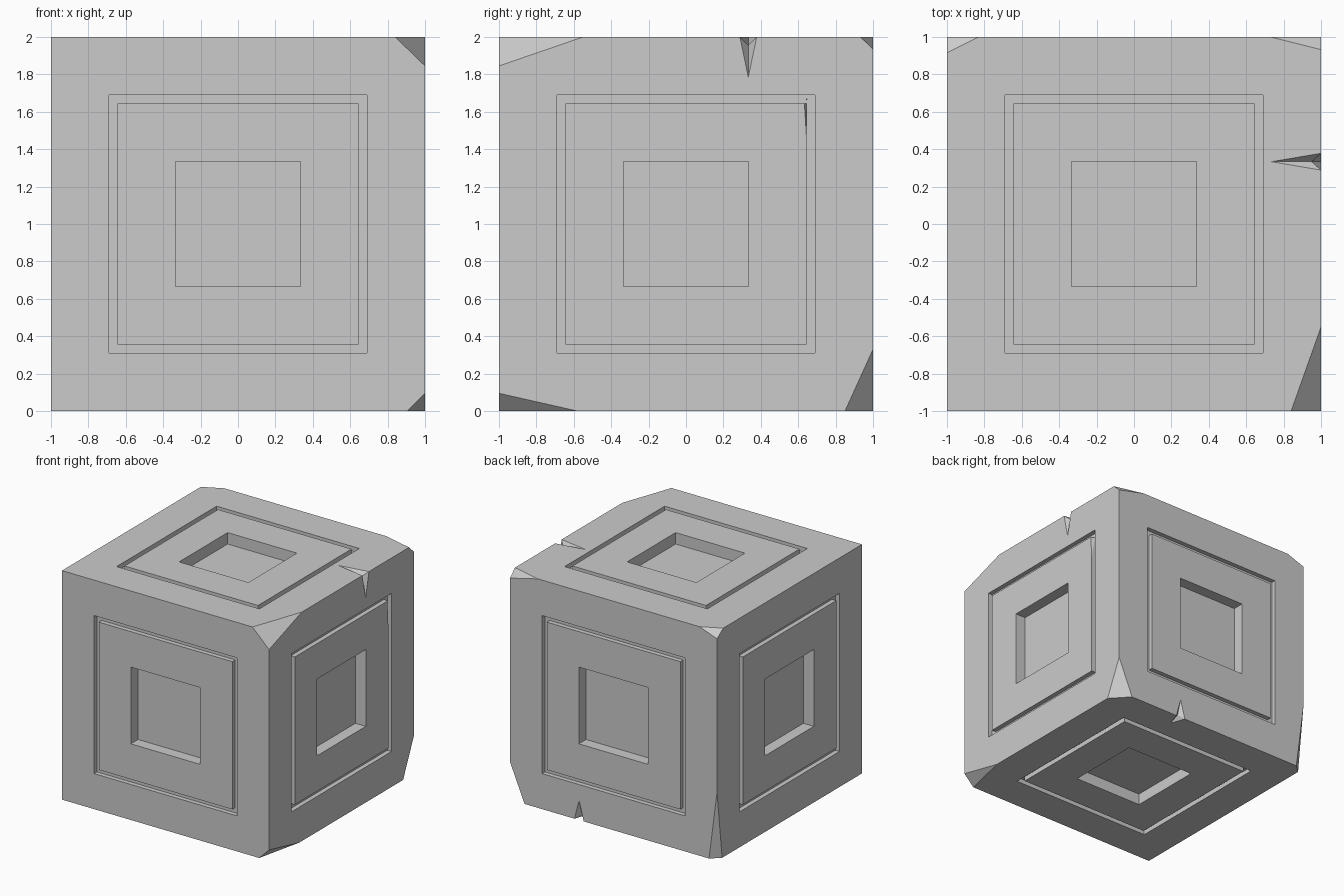
import bpy
import bmesh
from mathutils import Vector, Matrix

GREY = (0.6, 0.6, 0.6, 1.0)

default = bpy.data.objects.get("Cube")
if default:
    bpy.data.objects.remove(default, do_unlink=True)

stone = bpy.data.materials.new("plain_grey")
stone.use_nodes = True
stone.diffuse_color = GREY
stone.node_tree.nodes["Principled BSDF"].inputs["Base Color"].default_value = GREY


def make_object(name, bm):
    bmesh.ops.recalc_face_normals(bm, faces=bm.faces)
    mesh = bpy.data.meshes.new(name)
    bm.to_mesh(mesh)
    bm.free()
    obj = bpy.data.objects.new(name, mesh)
    bpy.context.collection.objects.link(obj)
    mesh.materials.append(stone)
    return obj


def carve(target, cutter):
    """Subtract the cutter from the target and discard it."""
    cutter.hide_render = True
    mod = target.modifiers.new("carve", "BOOLEAN")
    mod.operation = "DIFFERENCE"
    mod.solver = "EXACT"
    mod.object = cutter
    bpy.context.view_layer.objects.active = target
    bpy.ops.object.modifier_apply(modifier=mod.name)
    bpy.data.objects.remove(cutter, do_unlink=True)


def solid(name, points, faces, pivot):
    """Closed solid enlarged about a pivot lying on its cutting planes."""
    bm = bmesh.new()
    verts = [bm.verts.new(pivot + (Vector(p) - pivot) * 1.4) for p in points]
    for f in faces:
        bm.faces.new([verts[i] for i in f])
    return make_object(name, bm)


def chip_corner(target, corner, cuts):
    """Slice a corner off; cuts are the signed distances along x, y and z."""
    corner = Vector(corner)
    points = [corner + Vector([d if k == axis else 0 for k in range(3)])
              for axis, d in enumerate(cuts)]
    pivot = sum(points, Vector()) / 3
    faces = [(0, 1, 2), (0, 1, 3), (1, 2, 3), (2, 0, 3)]
    carve(target, solid("corner_cutter", points + [corner], faces, pivot))


def notch_edge(target, centre, along, tip_a, tip_b, inner):
    """Nick an edge with a four-sided notch whose deepest point is inner."""
    c, along = Vector(centre), Vector(along)
    pivot = c + Vector(inner)
    points = [c - along, c + along, c + Vector(tip_a), c + Vector(tip_b), pivot]
    faces = [(4, 0, 2), (4, 2, 1), (4, 1, 3), (4, 3, 0), (0, 2, 1), (0, 1, 3)]
    carve(target, solid("notch_cutter", points, faces, pivot))


def panel_cutters():
    """Square frame groove and central pocket, for the upward face."""
    bm = bmesh.new()
    top, low, outer, inner, pocket, floor = 1.1, 0.96, 0.69, 0.645, 0.335, 0.9
    corners = [(-1, -1), (1, -1), (1, 1), (-1, 1)]
    rings = [[bm.verts.new((x * r, y * r, z)) for x, y in corners]
             for r, z in ((outer, top), (outer, low), (inner, low), (inner, top))]
    for i in range(4):
        a, b = rings[i], rings[(i + 1) % 4]
        for j in range(4):
            k = (j + 1) % 4
            bm.faces.new((a[j], a[k], b[k], b[j]))
    size = Matrix.Diagonal((2 * pocket, 2 * pocket, top - floor, 1))
    place = Matrix.Translation((0, 0, (top + floor) / 2))
    bmesh.ops.create_cube(bm, size=1, matrix=place @ size)
    return bm


# Main block
bm = bmesh.new()
bmesh.ops.create_cube(bm, size=2, matrix=Matrix.Translation((0, 0, 1)))
block = make_object("carved_block", bm)

# Groove and pocket on all six faces
for axis in "XYZ":
    for sign in (1, -1):
        normal = Vector([sign if a == axis else 0 for a in "XYZ"])
        turn = Vector((0, 0, 1)).rotation_difference(normal).to_matrix().to_4x4()
        bm = panel_cutters()
        bm.transform(Matrix.Translation((0, 0, 1)) @ turn)
        carve(block, make_object("panel_cutter", bm))

# Chipped corners
chip_corner(block, (1, -1, 2), (-0.16, 0.45, -0.155))
chip_corner(block, (1, -1, 0), (-0.095, 0.42, 0.095))
chip_corner(block, (1, 1, 0), (-0.14, -0.15, 0.33))
chip_corner(block, (1, 1, 2), (-0.27, -0.068, -0.065))
chip_corner(block, (-1, 1, 2), (0.17, -0.085, -0.06))
chip_corner(block, (-1, 1, 0), (0.077, -0.07, 0.6))

# Small flake off the raised panel on the right side
chip_corner(block, (1, 0.645, 1.645), (-0.035, -0.012, -0.2))

# Nicked edges
notch_edge(block, (1, 0.333, 2), (0, 0.045, 0),
           (0, 0, -0.215), (-0.265, 0, 0), (-0.05, 0, -0.045))
notch_edge(block, (0.333, 1, 0), (0.045, 0, 0),
           (0, 0, 0.17), (0, -0.13, 0), (0, -0.04, 0.04))
